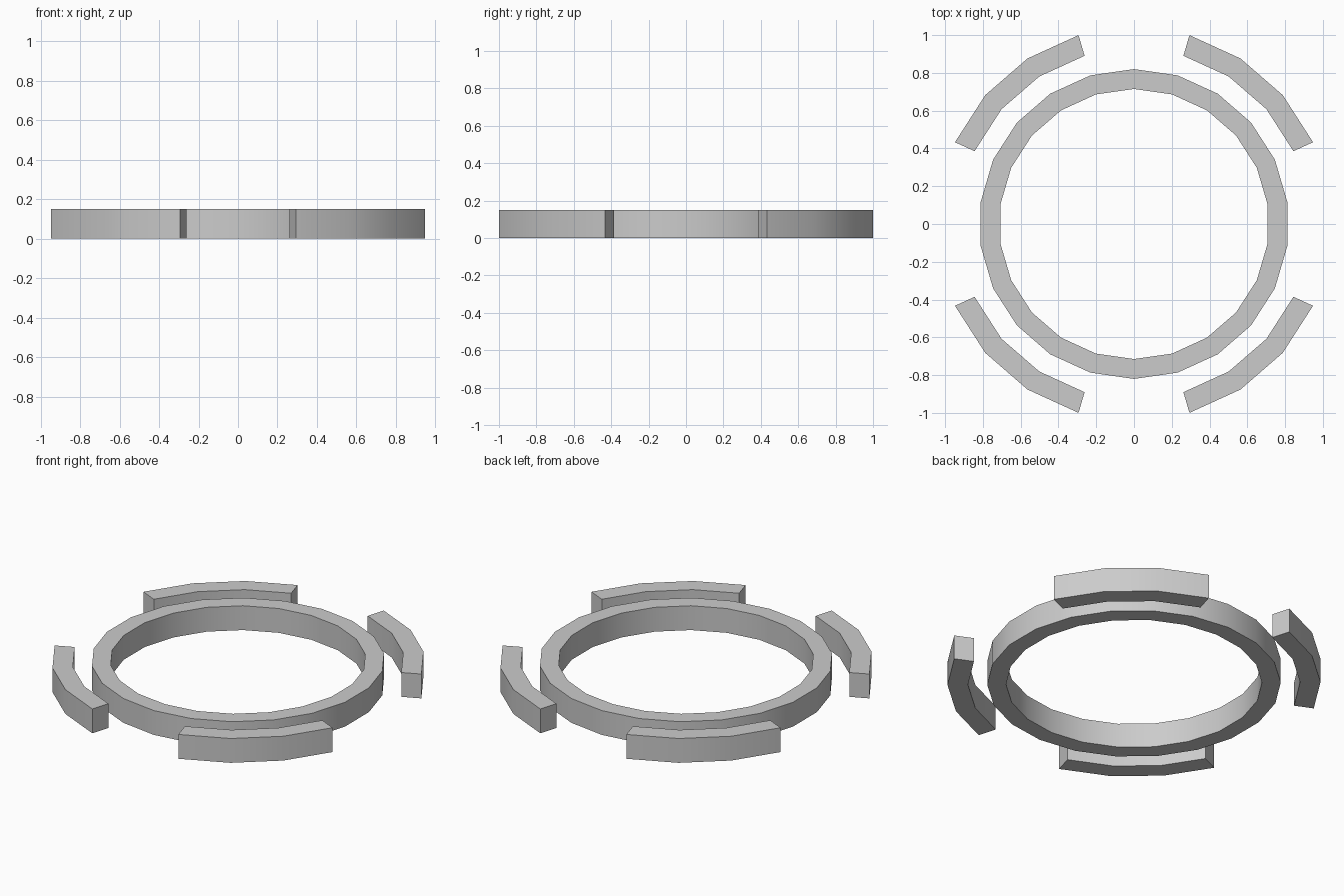
import bpy, bmesh
from math import sin, cos, tau, radians

if "Cube" in bpy.data.objects:
    bpy.data.objects.remove(bpy.data.objects["Cube"])

SIDES = 22       # one shared division for the ring and the arcs
HEIGHT = 0.15


def band(name, r_in, r_out, first, steps):
    """Flat-topped band following SIDES-gon corners, counted clockwise from +y."""
    closed = steps == SIDES
    bm = bmesh.new()
    sections = []
    for i in range(steps if closed else steps + 1):
        a = tau * (first + i) / SIDES
        sections.append([bm.verts.new((r * sin(a), r * cos(a), z))
                         for r, z in ((r_in, 0), (r_out, 0), (r_out, HEIGHT), (r_in, HEIGHT))])
    for i in range(steps):
        s, t = sections[i], sections[(i + 1) % len(sections)]
        for k in range(4):
            n = (k + 1) % 4
            bm.faces.new((s[k], s[n], t[n], t[k]))
    if not closed:
        bm.faces.new(sections[0])
        bm.faces.new(sections[-1])
    bmesh.ops.recalc_face_normals(bm, faces=bm.faces)
    mesh = bpy.data.meshes.new(name)
    bm.to_mesh(mesh)
    bm.free()
    obj = bpy.data.objects.new(name, mesh)
    bpy.context.collection.objects.link(obj)
    bpy.ops.object.select_all(action='DESELECT')
    obj.select_set(True)
    bpy.context.view_layer.objects.active = obj
    bpy.ops.object.shade_smooth_by_angle(angle=radians(30))


# Central ring
band("inner_ring", 0.715, 0.82, 0, SIDES)

# Four outer arcs, symmetric about both axes
for name, first in (("back_right", 1), ("front_right", 7),
                    ("front_left", 12), ("back_left", 18)):
    band(name + "_outer_arc", 0.928, 1.042, first, 3)
